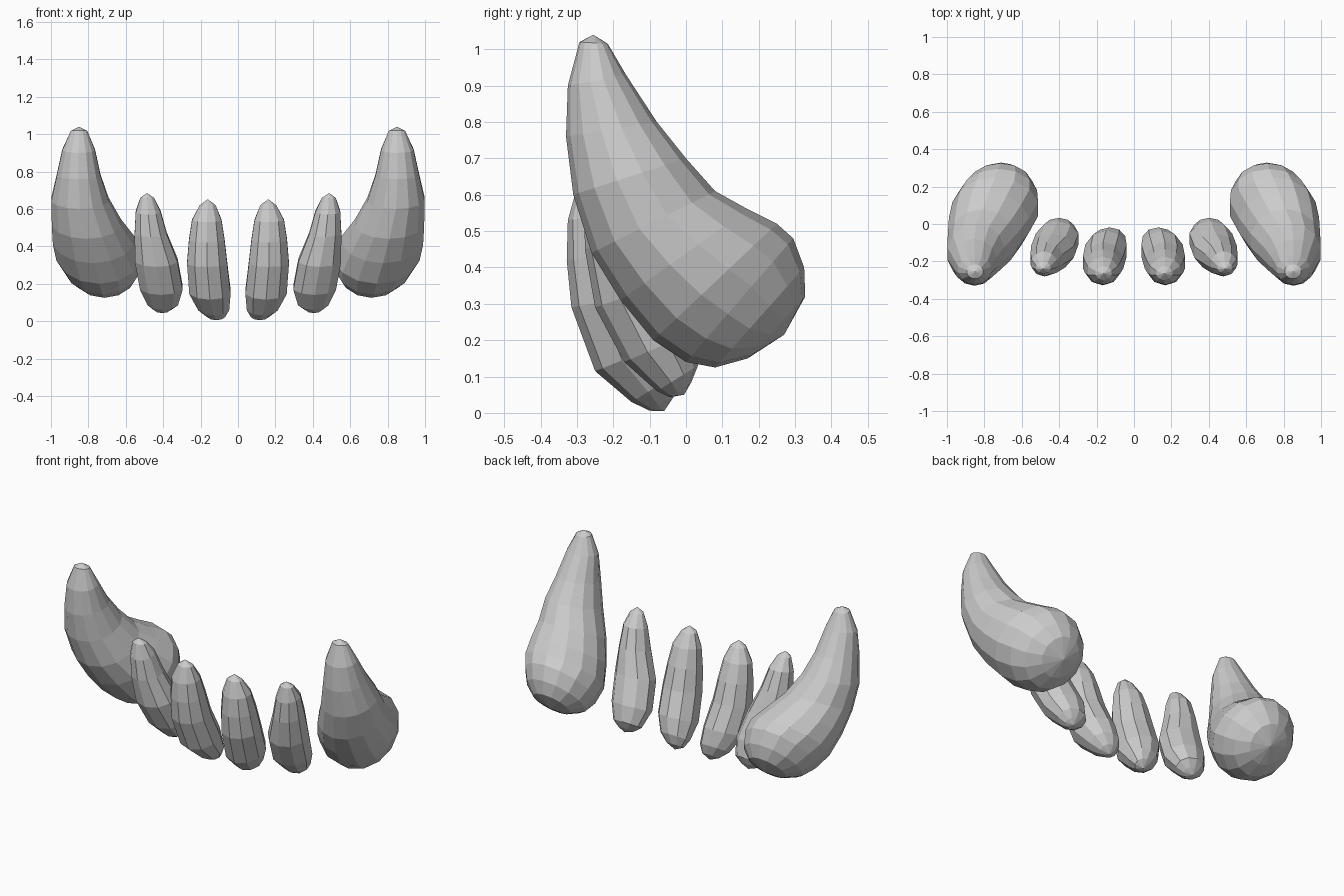
import bpy, bmesh, math
from mathutils import Vector


def tooth(name, tip, rings, end, sides):
    """Loft elliptical rings from tip to end and mirror across x.
    Ring: front y, front z, back y, back z, centre x, half width in x."""
    bm = bmesh.new()
    loops = []
    for fy, fz, by, bz, cx, hw in rings:
        front, back = Vector((cx, fy, fz)), Vector((cx, by, bz))
        mid, half = (front + back) / 2, (back - front) / 2
        loop = []
        for i in range(sides):
            a = 2 * math.pi * i / sides
            loop.append(bm.verts.new(mid + half * math.cos(a) + Vector((hw * math.sin(a), 0, 0))))
        loops.append(loop)
    top, bottom = bm.verts.new(tip), bm.verts.new(end)
    for i in range(sides):
        j = (i + 1) % sides
        bm.faces.new((top, loops[0][i], loops[0][j]))
        bm.faces.new((bottom, loops[-1][j], loops[-1][i]))
        for a, b in zip(loops, loops[1:]):
            bm.faces.new((a[i], b[i], b[j], a[j]))
    bmesh.ops.recalc_face_normals(bm, faces=bm.faces)
    mesh = bpy.data.meshes.new(name)
    bm.to_mesh(mesh)
    bm.free()
    obj = bpy.data.objects.new(name, mesh)
    bpy.context.collection.objects.link(obj)
    mirror = obj.modifiers.new("mirror", 'MIRROR')
    mirror.use_mirror_merge = False
    return obj


# Large curved outer tusks
tooth("outer_tusks", (0.85, -0.255, 1.04), [
    (-0.293, 1.02, -0.215, 1.015, 0.85, 0.045),
    (-0.325, 0.90, -0.165, 0.93, 0.852, 0.09),
    (-0.33, 0.76, -0.08, 0.80, 0.852, 0.12),
    (-0.31, 0.60, 0.00, 0.70, 0.845, 0.157),
    (-0.26, 0.44, 0.08, 0.61, 0.81, 0.19),
    (-0.18, 0.31, 0.17, 0.56, 0.775, 0.22),
    (-0.09, 0.20, 0.25, 0.52, 0.742, 0.235),
    (0.00, 0.14, 0.295, 0.48, 0.725, 0.212),
    (0.08, 0.125, 0.325, 0.40, 0.715, 0.175),
    (0.17, 0.15, 0.328, 0.32, 0.71, 0.11),
], (0.705, 0.27, 0.215), 14)

# Middle pair of small teeth
tooth("middle_teeth", (0.488, -0.24, 0.685), [
    (-0.265, 0.655, -0.20, 0.66, 0.485, 0.04),
    (-0.28, 0.57, -0.145, 0.60, 0.48, 0.07),
    (-0.278, 0.45, -0.10, 0.49, 0.467, 0.09),
    (-0.25, 0.29, -0.05, 0.36, 0.437, 0.12),
    (-0.17, 0.14, 0.015, 0.22, 0.41, 0.12),
    (-0.08, 0.06, 0.033, 0.13, 0.402, 0.085),
    (-0.045, 0.043, 0.015, 0.085, 0.405, 0.045),
], (0.407, -0.005, 0.05), 10)

# Inner pair of small teeth
tooth("inner_teeth", (0.162, -0.265, 0.652), [
    (-0.30, 0.62, -0.225, 0.62, 0.162, 0.045),
    (-0.325, 0.53, -0.175, 0.55, 0.167, 0.083),
    (-0.328, 0.42, -0.135, 0.45, 0.167, 0.10),
    (-0.315, 0.29, -0.095, 0.33, 0.165, 0.113),
    (-0.25, 0.115, -0.035, 0.20, 0.15, 0.116),
    (-0.15, 0.03, -0.018, 0.11, 0.13, 0.087),
    (-0.10, 0.006, -0.03, 0.05, 0.117, 0.05),
], (0.115, -0.06, 0.005), 10)
